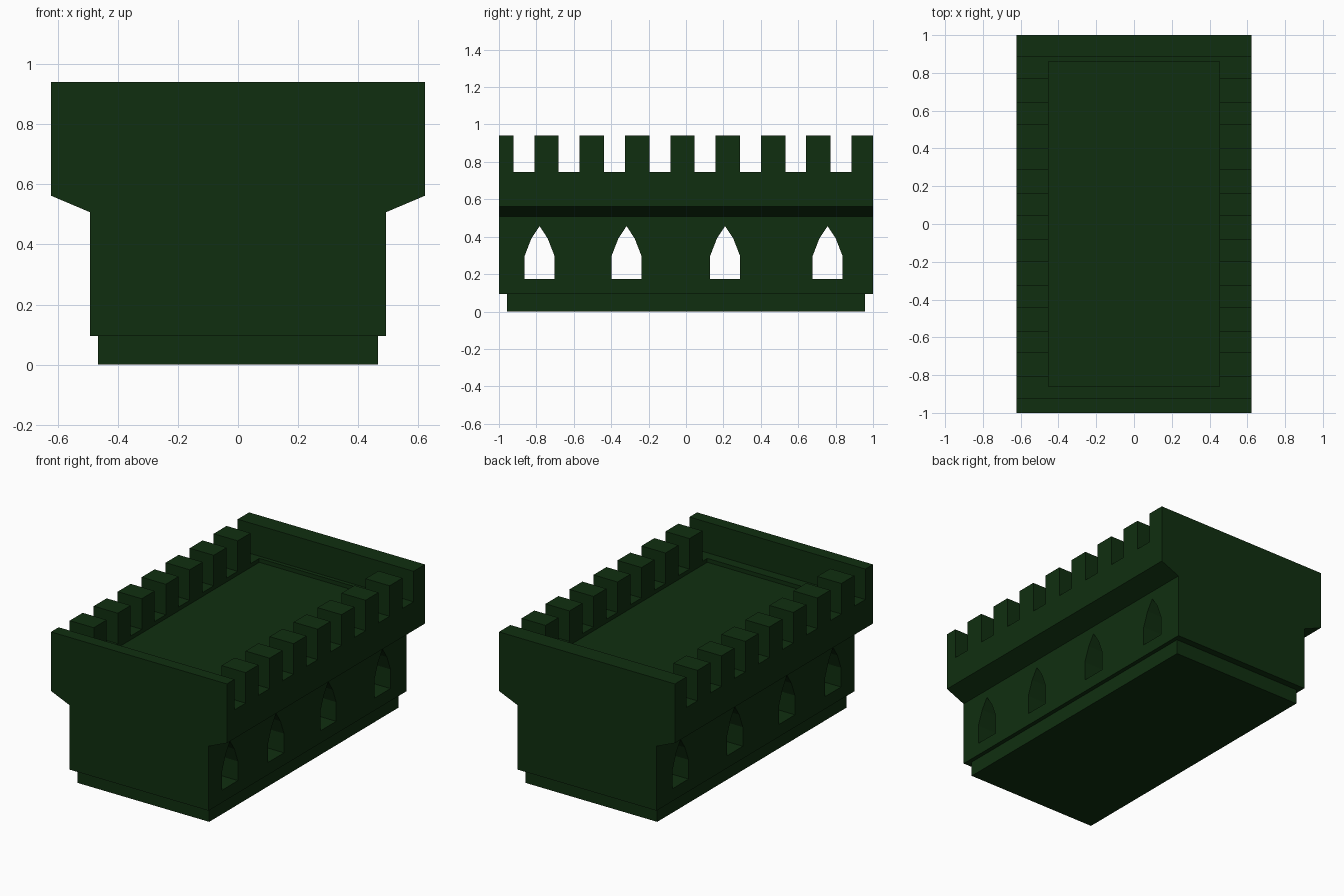
import bpy, bmesh

default_cube = bpy.data.objects.get("Cube")
if default_cube:
    bpy.data.objects.remove(default_cube, do_unlink=True)

GREEN = (0.005, 0.028, 0.005, 1)
green = bpy.data.materials.new("dark green")
green.use_nodes = True
green.diffuse_color = GREEN
shader = green.node_tree.nodes["Principled BSDF"]
shader.inputs["Base Color"].default_value = GREEN
shader.inputs["Roughness"].default_value = 0.8


def prism(name, points, depth):
    """Extrude a closed outline of 3D points along the depth vector."""
    bm = bmesh.new()
    face = bm.faces.new([bm.verts.new(p) for p in points])
    result = bmesh.ops.extrude_face_region(bm, geom=[face])
    moved = [g for g in result["geom"] if isinstance(g, bmesh.types.BMVert)]
    bmesh.ops.translate(bm, verts=moved, vec=depth)
    bmesh.ops.recalc_face_normals(bm, faces=bm.faces)
    mesh = bpy.data.meshes.new(name)
    bm.to_mesh(mesh)
    bm.free()
    mesh.materials.append(green)
    obj = bpy.data.objects.new(name, mesh)
    bpy.context.collection.objects.link(obj)
    return obj


def box(name, x, y, z):
    """Box from (low, high) pairs on each axis."""
    outline = [(x[0], y[0], z[0]), (x[1], y[0], z[0]),
               (x[1], y[1], z[0]), (x[0], y[1], z[0])]
    return prism(name, outline, (0, 0, z[1] - z[0]))


def cut(target, cutter):
    """Subtract the cutter from the target, then delete the cutter."""
    cutter.hide_render = True
    mod = target.modifiers.new("cut", 'BOOLEAN')
    mod.operation = 'DIFFERENCE'
    mod.solver = 'EXACT'
    mod.object = cutter
    bpy.context.view_layer.objects.active = target
    bpy.ops.object.modifier_apply(modifier=mod.name)
    bpy.data.objects.remove(cutter, do_unlink=True)


HEIGHT, WALK, FLOOR = 0.94, 0.745, 0.72
OUTER, INNER, BODY = 0.622, 0.452, 0.492
WALL_FRONT, WALL_BACK = -0.923, 0.885

# Plinth under the walls
box("plinth", (-0.466, 0.466), (-0.956, 0.956), (0, 0.095))

# Walls with a flared parapet, as one profile run front to back
half = [(BODY, 0.095), (BODY, 0.507), (OUTER, 0.562), (OUTER, HEIGHT)]
profile = half + [(-x, z) for x, z in reversed(half)]
walls = prism("castle_walls", [(x, -1, z) for x, z in profile], (0, 2, 0))

# Space between the parapets
cut(walls, box("courtyard_cutter", (-INNER, INNER),
               (WALL_FRONT, WALL_BACK), (WALK, 1.1)))

# Gaps between the merlons, on both sides at once
GAPS, GAP = 8, 0.112
step = (WALL_BACK - GAP - WALL_FRONT) / (GAPS - 1)
for i in range(GAPS):
    start = WALL_FRONT + i * step
    cut(walls, box("gap_cutter", (-1, 1), (start, start + GAP), (WALK, 1.2)))

# Shallow sunken floor
cut(walls, box("floor_cutter", (-INNER, INNER), (-0.86, 0.86), (FLOOR, 0.85)))

# Pointed windows running through the whole width
arch = [(-0.08, 0.174), (0.08, 0.174), (0.08, 0.297), (0.044, 0.39),
        (0, 0.457), (-0.044, 0.39), (-0.08, 0.297)]
for centre in (-0.783, -0.318, 0.209, 0.757):
    outline = [(-1, centre + y, z) for y, z in arch]
    cut(walls, prism("window_cutter", outline, (2, 0, 0)))
